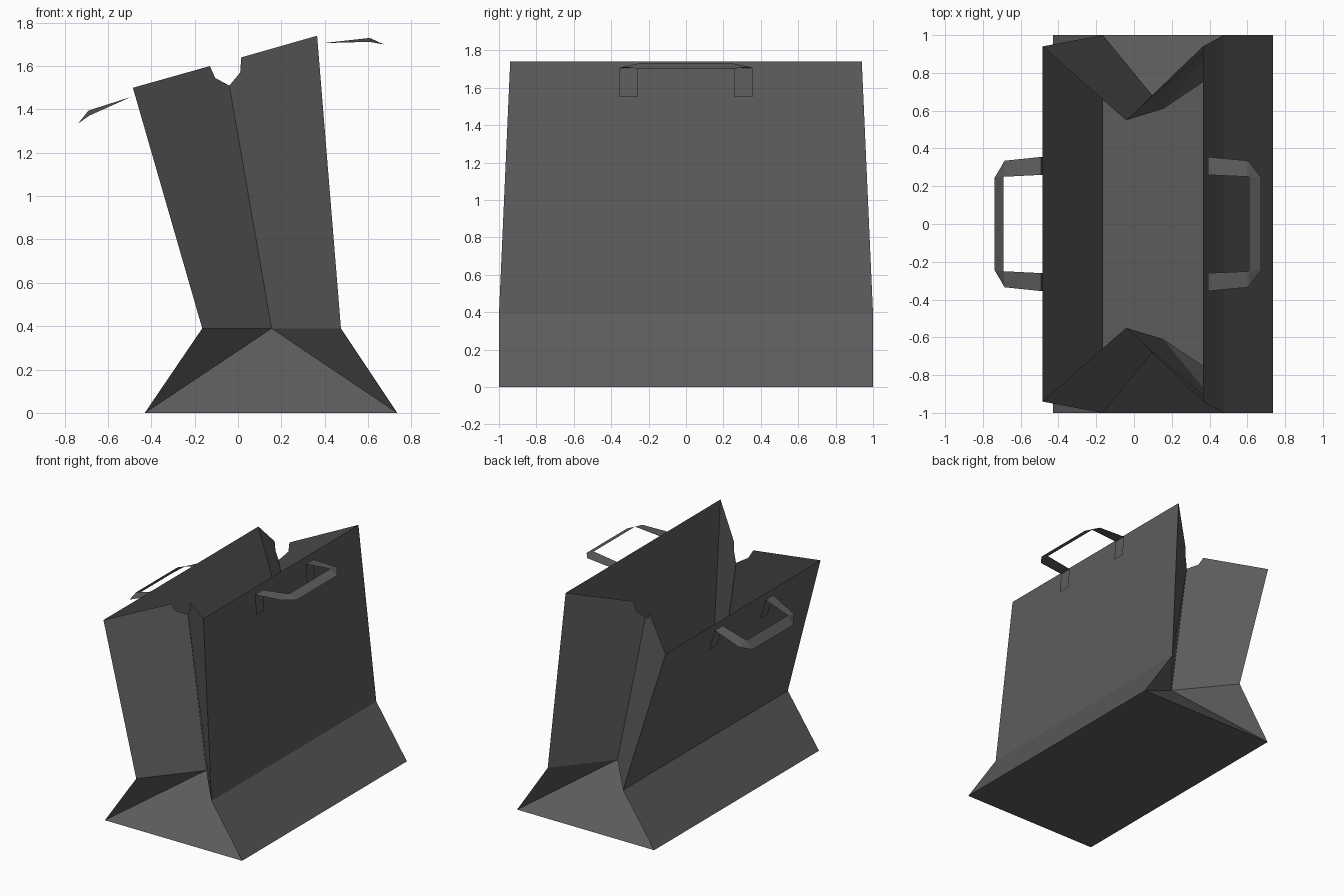
import bpy, bmesh

if "Cube" in bpy.data.objects:
    bpy.data.objects.remove(bpy.data.objects["Cube"])

paper = bpy.data.materials.new("charcoal_paper")
paper.diffuse_color = (0.108, 0.108, 0.108, 1)
paper.use_nodes = True
paper.node_tree.nodes["Principled BSDF"].inputs["Base Color"].default_value = paper.diffuse_color


def make_object(name, polygons):
    """Build a paper sheet object from polygons, welding the shared folds."""
    bm = bmesh.new()
    for poly in polygons:
        bm.faces.new([bm.verts.new(p) for p in poly])
    bmesh.ops.remove_doubles(bm, verts=bm.verts, dist=0.0005)
    bmesh.ops.recalc_face_normals(bm, faces=bm.faces)
    mesh = bpy.data.meshes.new(name)
    bm.to_mesh(mesh)
    bm.free()
    mesh.materials.append(paper)
    ob = bpy.data.objects.new(name, mesh)
    bpy.context.collection.objects.link(ob)
    return ob


def at(p, s):
    """Mirror a point to the front (s=-1) or back (s=1)."""
    return (p[0], p[1] * s, p[2])


# Key fold points of one end (y positive)
base_l, base_r = (-0.43, 1, 0), (0.735, 1, 0)
fold_l, fold_r = (-0.165, 1, 0.39), (0.475, 1, 0.39)
top_l, top_r = (-0.485, 0.94, 1.5), (0.365, 0.94, 1.74)
apex, dip = (0.155, 0.61, 0.39), (-0.04, 0.55, 1.51)
# Thumb notch in the rim, either side of the centre fold
notch_l = [(-0.13, 0.63, 1.6), (-0.105, 0.605, 1.545)]
notch_r = [(0.01, 0.597, 1.57), (0.015, 0.603, 1.64)]

polys = []
# Floor and the two broad walls, folded near the bottom
walls = [(base_l, base_r), (base_l, fold_l), (fold_l, top_l),
         (base_r, fold_r), (fold_r, top_r)]
for a, b in walls:
    polys.append([at(a, -1), at(a, 1), at(b, 1), at(b, -1)])
# Folded gussets at both ends
end = [[base_l, base_r, apex], [base_l, apex, fold_l], [base_r, fold_r, apex],
       [fold_l, apex, dip, notch_l[1], notch_l[0], top_l],
       [apex, fold_r, top_r, notch_r[1], notch_r[0], dip]]
for s in (-1, 1):
    for poly in end:
        polys.append([at(p, s) for p in poly])
bag = make_object("paper_bag", polys)

# make sure the outside of the sheet faces outward (floor points down)
floor = min(bag.data.polygons, key=lambda f: f.center.z)
if floor.normal.z > 0:
    bag.data.flip_normals()


def handle(name, low, high, corner_out, corner_in, bar_out):
    """Strap handle: two glued tabs, two arms, bevelled corners and a bar."""
    ps = []
    bar_in = (corner_in[0], 0.25, corner_in[1])
    bar_edge = (bar_out[0], 0.245, bar_out[1])
    arm_out = (corner_out[0], 0.335, corner_out[1])
    root_i, root_o = (high[0], 0.26, high[1]), (high[0], 0.355, high[1])
    tab_i, tab_o = (low[0], 0.26, low[1]), (low[0], 0.355, low[1])
    for s in (-1, 1):
        for poly in ([tab_i, tab_o, root_o, root_i],
                     [root_i, root_o, arm_out, bar_in],
                     [bar_in, arm_out, bar_edge]):
            ps.append([at(p, s) for p in poly])
    ps.append([at(bar_in, -1), at(bar_in, 1), at(bar_edge, 1), at(bar_edge, -1)])
    return make_object(name, ps)


# Handles hang outward from the two broad walls (x, z pairs)
handle("right_handle", (0.405, 1.55), (0.393, 1.706),
       (0.605, 1.712), (0.608, 1.73), (0.673, 1.70))
handle("left_handle", (-0.447, 1.30), (-0.493, 1.458),
       (-0.685, 1.372), (-0.69, 1.395), (-0.738, 1.335))
